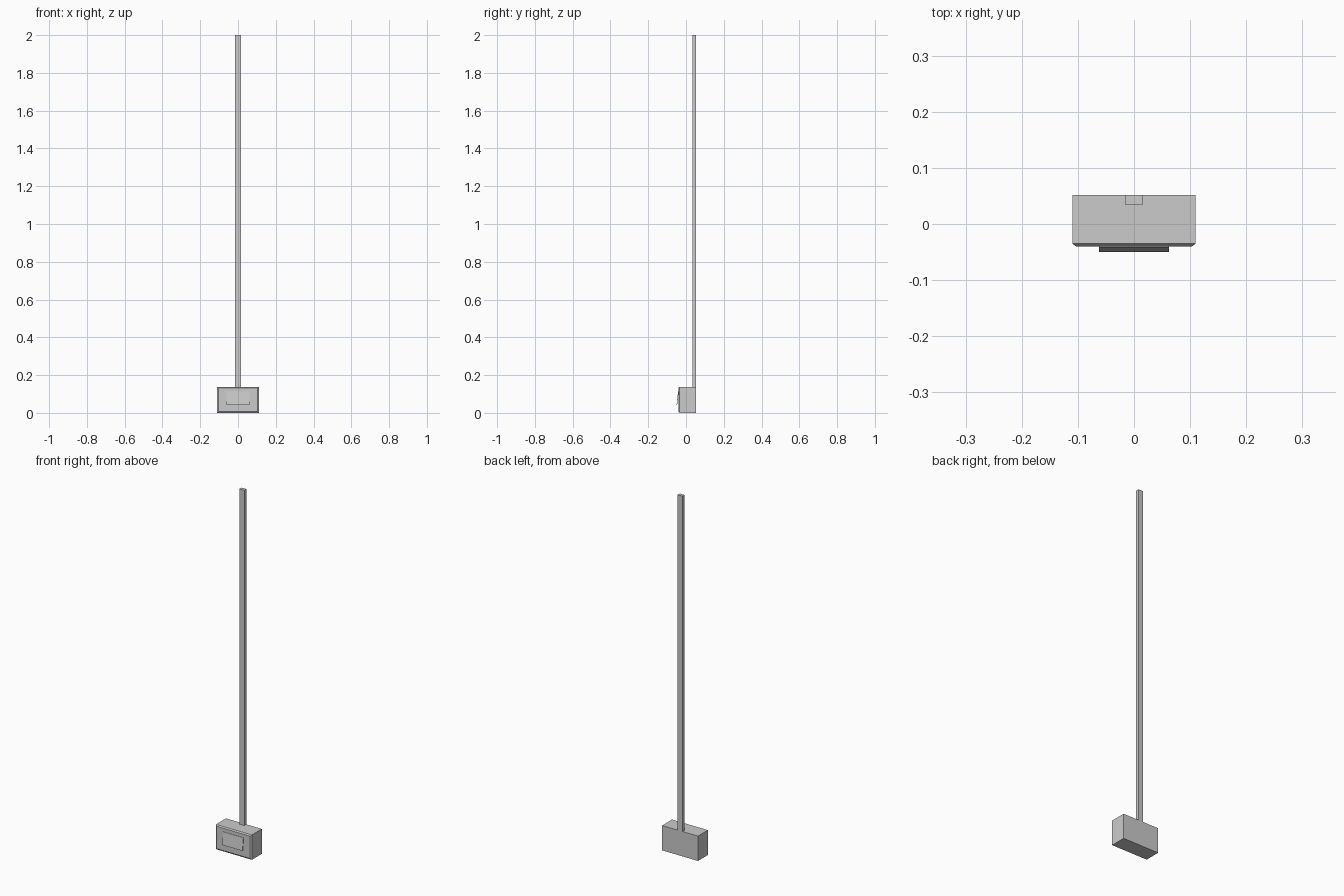
import bpy, bmesh
from mathutils import Vector

if "Cube" in bpy.data.objects:
    bpy.data.objects.remove(bpy.data.objects["Cube"])


def loft(name, rings):
    """Closed solid through matching vertex rings."""
    bm = bmesh.new()
    loops = [[bm.verts.new(p) for p in ring] for ring in rings]
    n = len(loops[0])
    for a, b in zip(loops, loops[1:]):
        for i in range(n):
            bm.faces.new((a[i], a[(i + 1) % n], b[(i + 1) % n], b[i]))
    bm.faces.new(loops[0])
    bm.faces.new(loops[-1])
    bmesh.ops.recalc_face_normals(bm, faces=bm.faces)
    mesh = bpy.data.meshes.new(name)
    bm.to_mesh(mesh)
    bm.free()
    obj = bpy.data.objects.new(name, mesh)
    bpy.context.collection.objects.link(obj)
    return obj


def rect_xz(hx, z0, z1, y):
    return [(-hx, y, z0), (hx, y, z0), (hx, y, z1), (-hx, y, z1)]


def rect_xy(hx, y0, y1, z):
    return [(-hx, y0, z), (hx, y0, z), (hx, y1, z), (-hx, y1, z)]


# Wall box with a chamfered front
loft("box_body", [rect_xz(0.11, 0, 0.138, 0.052),
                  rect_xz(0.11, 0, 0.138, -0.035),
                  rect_xz(0.103, 0.007, 0.131, -0.04)])

# Cable conduit rising from the back of the box
loft("conduit", [rect_xy(0.015, 0.034, 0.052, z) for z in (0.138, 2.0)])

# Tilted front flap, hinged at the top
top, bottom = Vector((0, -0.042, 0.112)), Vector((0, -0.05, 0.042))
flap = []
for shift in (0, 0.003):
    flap.append([(-0.062, bottom.y + shift, bottom.z), (0.062, bottom.y + shift, bottom.z),
                 (0.062, top.y + shift, top.z), (-0.062, top.y + shift, top.z)])
loft("front_flap", flap)
